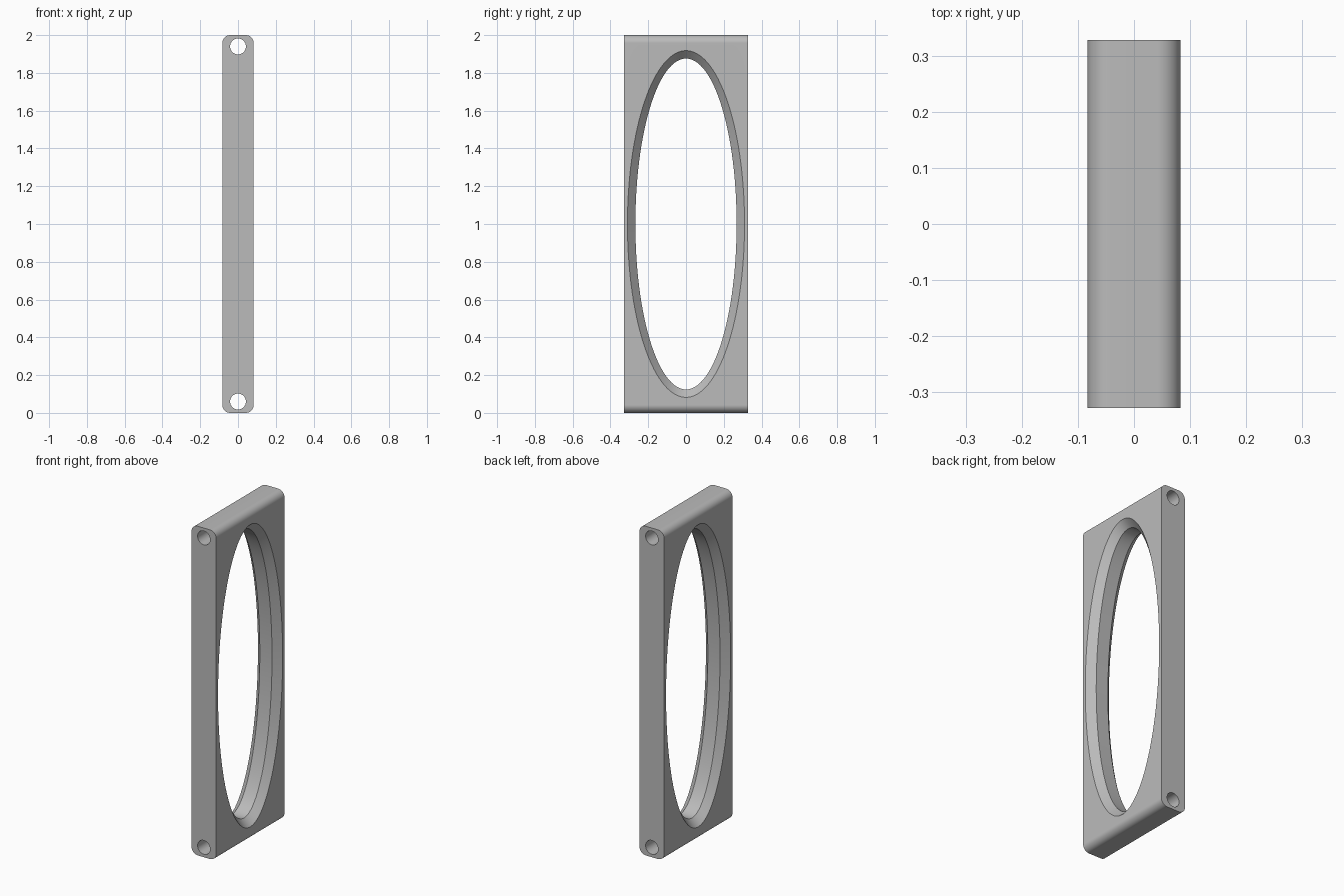
import bpy, bmesh
from math import sin, cos, pi, radians

cube = bpy.data.objects.get("Cube")
if cube:
    bpy.data.objects.remove(cube, do_unlink=True)

HALF_X, HALF_Y, HEIGHT = 0.083, 0.328, 2.0
ROUND = 0.042        # edge radius, hole radius and chamfer size
MID = HEIGHT / 2

grey = bpy.data.materials.new("grey")
grey.use_nodes = True
grey.diffuse_color = (0.5, 0.5, 0.5, 1)
grey.node_tree.nodes["Principled BSDF"].inputs["Base Color"].default_value = (0.5, 0.5, 0.5, 1)


def loft(name, rings):
    """Solid skinned through closed rings of equal point count."""
    bm = bmesh.new()
    loops = [[bm.verts.new(p) for p in ring] for ring in rings]
    n = len(loops[0])
    for a, b in zip(loops, loops[1:]):
        for i in range(n):
            j = (i + 1) % n
            bm.faces.new((a[i], a[j], b[j], b[i]))
    bm.faces.new(loops[0])
    bm.faces.new(loops[-1])
    bmesh.ops.recalc_face_normals(bm, faces=bm.faces)
    mesh = bpy.data.meshes.new(name)
    bm.to_mesh(mesh)
    bm.free()
    mesh.materials.append(grey)
    obj = bpy.data.objects.new(name, mesh)
    bpy.context.collection.objects.link(obj)
    return obj


def ellipse(x, ry, rz, n=128):
    return [(x, ry * cos(2 * pi * i / n), MID + rz * sin(2 * pi * i / n)) for i in range(n)]


def circle(y, z, r, n=48):
    return [(r * cos(2 * pi * i / n), y, z + r * sin(2 * pi * i / n)) for i in range(n)]


def rounded_outline(y, steps=10):
    points = []
    for corner, (sx, sz) in enumerate([(1, 1), (-1, 1), (-1, -1), (1, -1)]):
        cx, cz = sx * (HALF_X - ROUND), MID + sz * (MID - ROUND)
        for k in range(steps + 1):
            a = (corner + k / steps) * pi / 2
            points.append((cx + ROUND * cos(a), y, cz + ROUND * sin(a)))
    return points


# Slab with rounded long edges
frame = loft("frame", [rounded_outline(-HALF_Y), rounded_outline(HALF_Y)])

# Oval opening, chamfered on both sides
INNER_Y, INNER_Z = 0.268, 0.876
extra = 0.02
rings = []
for x, grow in [(HALF_X + extra, ROUND + extra), (HALF_X - ROUND, 0)]:
    rings.append(ellipse(x, INNER_Y + grow, INNER_Z + grow))
for x, grow in [(HALF_X - ROUND, 0), (HALF_X + extra, ROUND + extra)]:
    rings.append(ellipse(-x, INNER_Y + grow, INNER_Z + grow))
cutters = [loft("opening_cutter", rings)]

# Bolt holes running front to back
for name, z in [("lower_hole_cutter", 0.06), ("upper_hole_cutter", HEIGHT - 0.06)]:
    cutters.append(loft(name, [circle(-0.4, z, ROUND), circle(0.4, z, ROUND)]))

bpy.ops.object.select_all(action="DESELECT")
frame.select_set(True)
bpy.context.view_layer.objects.active = frame
for cutter in cutters:
    cut = frame.modifiers.new(cutter.name, "BOOLEAN")
    cut.operation = "DIFFERENCE"
    cut.solver = "EXACT"
    cut.object = cutter
    bpy.ops.object.modifier_apply(modifier=cut.name)
    bpy.data.objects.remove(cutter, do_unlink=True)

# Smooth curves, flat broad faces
bpy.ops.object.shade_smooth_by_angle(angle=radians(30))
weighted = frame.modifiers.new("flat_faces", "WEIGHTED_NORMAL")
weighted.keep_sharp = True
